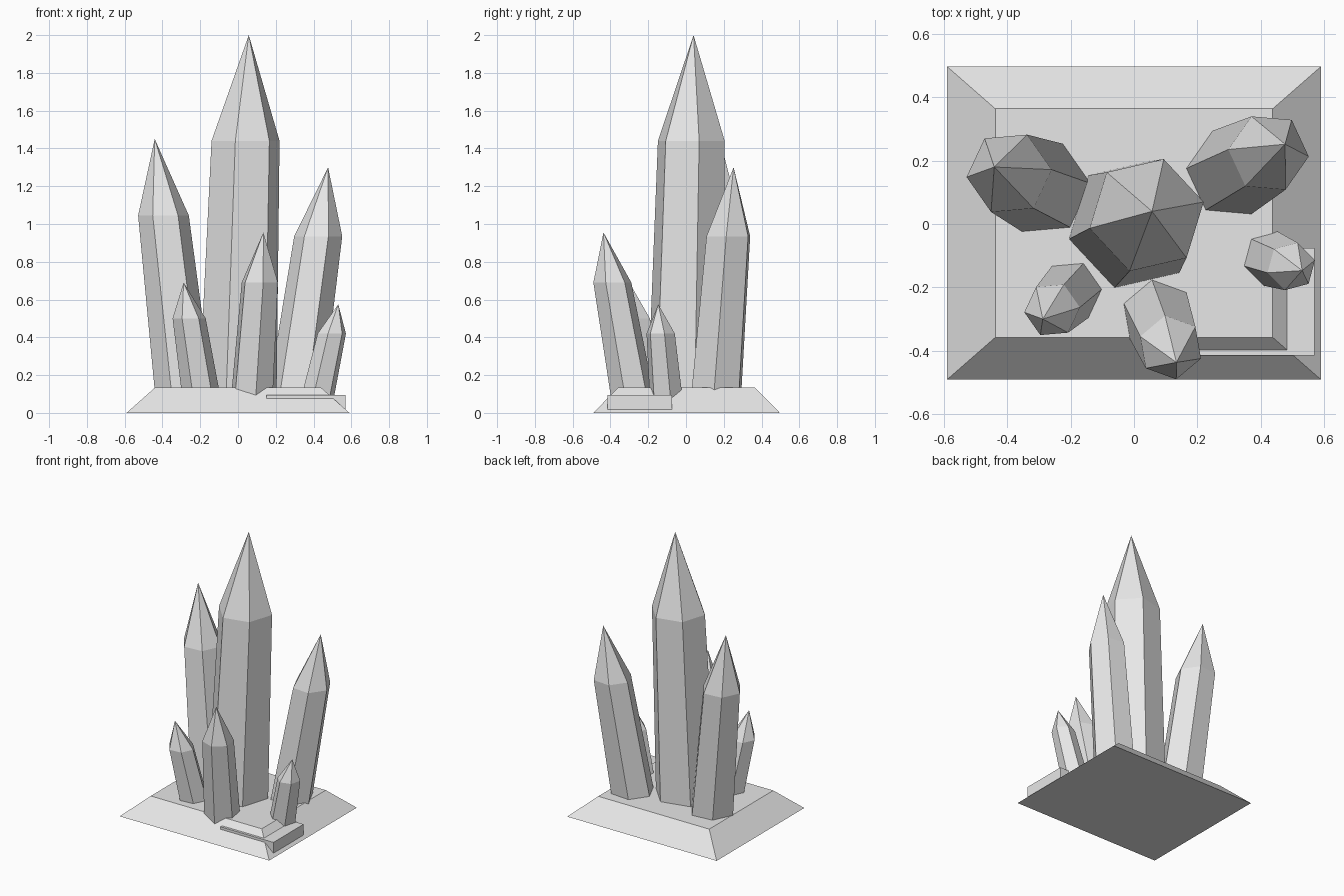
import bpy, bmesh, math

if "Cube" in bpy.data.objects:
    bpy.data.objects.remove(bpy.data.objects["Cube"])

stone = bpy.data.materials.new("pale_grey")
stone.diffuse_color = (0.8, 0.8, 0.8, 1)
stone.use_nodes = True
stone.node_tree.nodes["Principled BSDF"].inputs["Base Color"].default_value = stone.diffuse_color


def build(name, rings, apex=None):
    """Stack rings of points into a closed solid, ending flat or in a tip."""
    bm = bmesh.new()
    loops = [[bm.verts.new(p) for p in ring] for ring in rings]
    n = len(loops[0])
    bm.faces.new(loops[0][::-1])
    for a, b in zip(loops, loops[1:]):
        for i in range(n):
            j = (i + 1) % n
            bm.faces.new((a[i], a[j], b[j], b[i]))
    top = loops[-1]
    if apex:
        tip = bm.verts.new(apex)
        for i in range(n):
            bm.faces.new((top[i], top[(i + 1) % n], tip))
    else:
        bm.faces.new(top)
    bmesh.ops.recalc_face_normals(bm, faces=bm.faces)
    me = bpy.data.meshes.new(name)
    bm.to_mesh(me)
    bm.free()
    me.materials.append(stone)
    bpy.context.collection.objects.link(bpy.data.objects.new(name, me))


def rect(cx, cy, hx, hy, z):
    return [(cx + sx * hx, cy + sy * hy, z)
            for sx, sy in ((-1, -1), (1, -1), (1, 1), (-1, 1))]


def crystal(name, foot, tip, shoulder_z, radius, phase):
    """Leaning six-sided crystal; foot is its centre at the slab top."""
    z0 = 0.135

    def ring(z):
        t = (z - z0) / (tip[2] - z0)
        s = (z - z0) / (shoulder_z - z0)
        r = radius * (1 - 0.12 * s)
        cx = foot[0] + (tip[0] - foot[0]) * t
        cy = foot[1] + (tip[1] - foot[1]) * t
        return [(cx + r * math.cos(math.radians(phase + 60 * i)),
                 cy + r * math.sin(math.radians(phase + 60 * i)), z)
                for i in range(6)]

    build(name, [ring(0.04), ring(shoulder_z)], tip)


# sloped slab and the small ledge at its front right corner
build("base_slab", [rect(0, 0.003, 0.59, 0.494, 0),
                    rect(0, 0.003, 0.438, 0.361, 0.135)])
build("base_ledge", [rect(0.361, -0.245, 0.209, 0.17, 0.012),
                     rect(0.361, -0.245, 0.209, 0.17, 0.095)])

# crystals: foot centre, tip, shoulder height, foot radius, rotation
crystal("main_crystal", (0, 0), (0.057, 0.04, 2.0), 1.44, 0.21, 13)
crystal("left_crystal", (-0.29, 0.115), (-0.441, 0.18, 1.45), 1.045, 0.153, 5)
crystal("right_crystal", (0.31, 0.163), (0.477, 0.252, 1.3), 0.935, 0.145, -5)
crystal("front_crystal", (0.077, -0.291), (0.134, -0.437, 0.955), 0.69, 0.116, 40)
crystal("small_left_crystal", (-0.202, -0.215), (-0.288, -0.30, 0.69), 0.5, 0.1, 5)
crystal("small_right_crystal", (0.433, -0.11), (0.531, -0.147, 0.575), 0.42, 0.088, 15)
